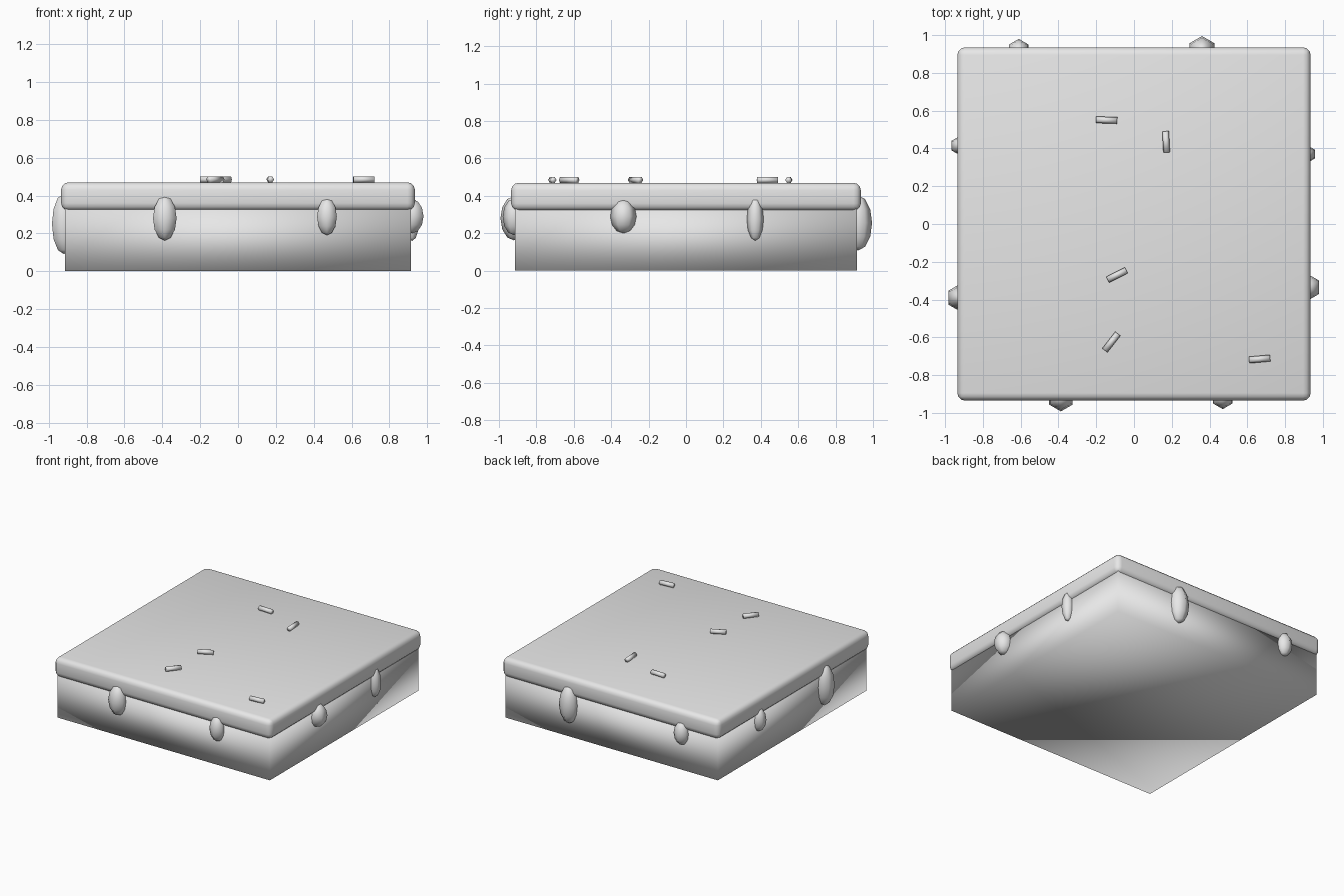
import bpy
from math import radians, pi

cube = bpy.data.objects.get("Cube")
if cube:
    bpy.data.objects.remove(cube, do_unlink=True)

grey = bpy.data.materials.new("plain_grey")
grey.use_nodes = True
grey.diffuse_color = (0.8, 0.8, 0.8, 1)
grey.node_tree.nodes["Principled BSDF"].inputs["Base Color"].default_value = (0.8, 0.8, 0.8, 1)


def finish(name):
    """Name the active object, colour it and shade it fully smooth."""
    obj = bpy.context.object
    obj.name = name
    obj.data.materials.append(grey)
    bpy.ops.object.shade_smooth()
    return obj


def slab(name, width, bottom, top):
    bpy.ops.mesh.primitive_cube_add(size=1, location=(0, 0, (bottom + top) / 2))
    bpy.context.object.scale = (width, width, top - bottom)
    bpy.ops.object.transform_apply(location=False, rotation=False, scale=True)
    return finish(name)


# Cake body and rounded icing slab
slab("cake_base", 1.83, 0, 0.34)
icing = slab("icing_top", 1.87, 0.32, 0.47)
bevel = icing.modifiers.new("rounded_edges", "BEVEL")
bevel.width = 0.04
bevel.segments = 3

# Icing drips: x, y, radius, centre height, half height
SIDE = 0.92
drips = {
    "front_drip_large": (-0.387, -SIDE, 0.072, 0.28, 0.118),
    "front_drip_small": (0.47, -SIDE, 0.06, 0.288, 0.098),
    "left_drip_wide": (SIDE, -0.335, 0.07, 0.29, 0.09),
    "left_drip_narrow": (SIDE, 0.37, 0.045, 0.275, 0.115),
    "back_drip_large": (0.36, SIDE, 0.075, 0.255, 0.147),
    "back_drip_small": (-0.61, SIDE, 0.06, 0.29, 0.09),
    "right_drip_large": (-SIDE, -0.39, 0.073, 0.25, 0.16),
    "right_drip_small": (-SIDE, 0.415, 0.052, 0.285, 0.09),
}
for name, (x, y, r, z, half) in drips.items():
    bpy.ops.mesh.primitive_uv_sphere_add(segments=6, ring_count=6, radius=1, location=(x, y, z))
    drip = bpy.context.object
    # Turn a corner of the hexagon toward y
    widest = max(v.co.y for v in drip.data.vertices)
    if widest < 0.95:
        drip.rotation_euler.z = pi / 6
    drip.scale = (r, r, half)
    finish(name)

# Sprinkles lying on the icing: x, y, heading in degrees
sprinkles = [(-0.145, 0.55, -2), (0.17, 0.435, -87), (-0.09, -0.27, 27),
             (-0.12, -0.625, 52), (0.665, -0.715, 5)]
for i, (x, y, heading) in enumerate(sprinkles, 1):
    bpy.ops.mesh.primitive_cylinder_add(vertices=6, radius=0.0175, depth=0.112,
                                        location=(x, y, 0.485),
                                        rotation=(0, pi / 2, radians(heading)))
    finish(f"sprinkle_{i}")
